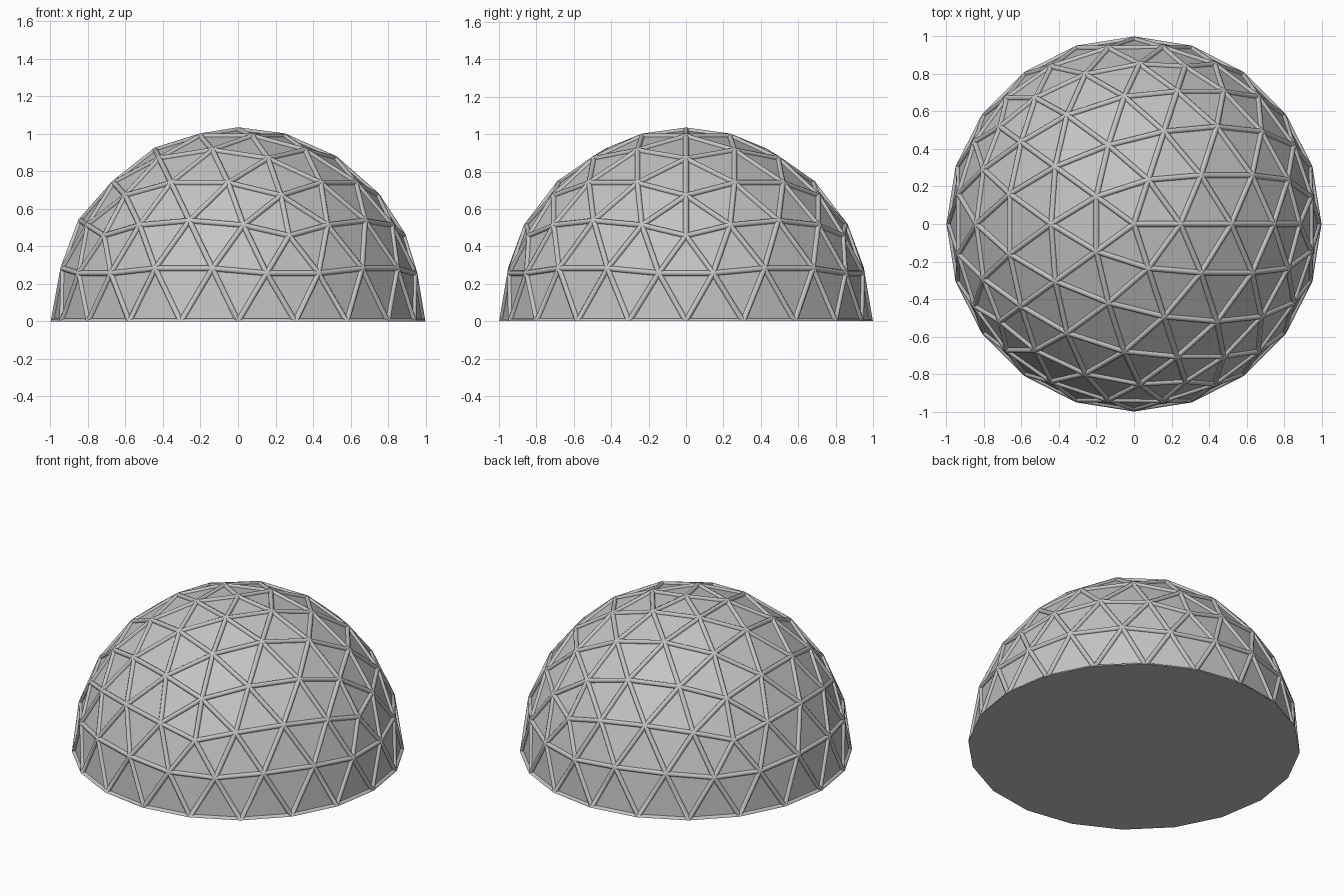
import bpy, bmesh
from mathutils import Matrix, Vector

RADIUS = 0.985      # sphere through the strut centre lines
STRETCH = 1.036     # slight vertical stretch of the dome
STRUT = 0.015       # strut radius
FREQ = 4            # geodesic frequency

if "Cube" in bpy.data.objects:
    bpy.data.objects.remove(bpy.data.objects["Cube"], do_unlink=True)

grey = bpy.data.materials.new("concrete_grey")
grey.use_nodes = True
colour = (0.55, 0.55, 0.55, 1)
grey.diffuse_color = colour
grey.node_tree.nodes["Principled BSDF"].inputs["Base Color"].default_value = colour


def add_object(name, bm, smooth=False):
    mesh = bpy.data.meshes.new(name)
    for face in bm.faces:
        face.smooth = smooth
    bm.to_mesh(mesh)
    bm.free()
    mesh.materials.append(grey)
    obj = bpy.data.objects.new(name, mesh)
    bpy.context.collection.objects.link(obj)
    return obj


# Triangular panels: each icosahedron face split evenly and pushed to the sphere
ico = bmesh.new()
bmesh.ops.create_icosphere(ico, subdivisions=1, radius=1)
dome = bmesh.new()
for face in ico.faces:
    a, b, c = (v.co for v in face.verts)
    grid = {}
    for i in range(FREQ + 1):
        for j in range(FREQ + 1 - i):
            p = (a * i + b * j + c * (FREQ - i - j)).normalized() * RADIUS
            p.z = 0 if abs(p.z) < 0.01 else p.z * STRETCH
            grid[i, j] = dome.verts.new(p)
    for i in range(FREQ):
        for j in range(FREQ - i):
            dome.faces.new((grid[i, j], grid[i + 1, j], grid[i, j + 1]))
            if i + j < FREQ - 1:
                dome.faces.new((grid[i + 1, j], grid[i + 1, j + 1], grid[i, j + 1]))
ico.free()
bmesh.ops.remove_doubles(dome, verts=dome.verts[:], dist=0.001)
lower = [f for f in dome.faces if f.calc_center_median().z < 0]
bmesh.ops.delete(dome, geom=lower, context='FACES')
bmesh.ops.recalc_face_normals(dome, faces=dome.faces[:])
if sum(f.normal.dot(f.calc_center_median()) for f in dome.faces) < 0:
    bmesh.ops.reverse_faces(dome, faces=dome.faces[:])

# Round struts along every panel edge, with small hubs where they meet
struts = bmesh.new()
for edge in dome.edges:
    p, q = (v.co for v in edge.verts)
    turn = (q - p).to_track_quat('Z', 'Y').to_matrix().to_4x4()
    bmesh.ops.create_cone(struts, cap_ends=False, segments=8,
                          radius1=STRUT, radius2=STRUT, depth=(q - p).length,
                          matrix=Matrix.Translation((p + q) / 2) @ turn)
for vert in dome.verts:
    bmesh.ops.create_icosphere(struts, subdivisions=2, radius=STRUT,
                               matrix=Matrix.Translation(vert.co))
bmesh.ops.bisect_plane(struts, geom=struts.verts[:] + struts.edges[:] + struts.faces[:],
                       plane_co=(0, 0, 0), plane_no=(0, 0, 1), clear_inner=True)

# Flat floor reaching the outer side of the bottom struts
rim = sorted((v.co.copy() for v in dome.verts if abs(v.co.z) < 0.001),
             key=lambda p: -Vector((1, 0)).angle_signed(p.to_2d()))
floor = bmesh.new()
base = floor.faces.new([floor.verts.new(p / RADIUS) for p in rim])
base.normal_update()
if base.normal.z > 0:
    base.normal_flip()

add_object("dome_panels", dome)
add_object("dome_struts", struts, smooth=True)
add_object("dome_floor", floor)
